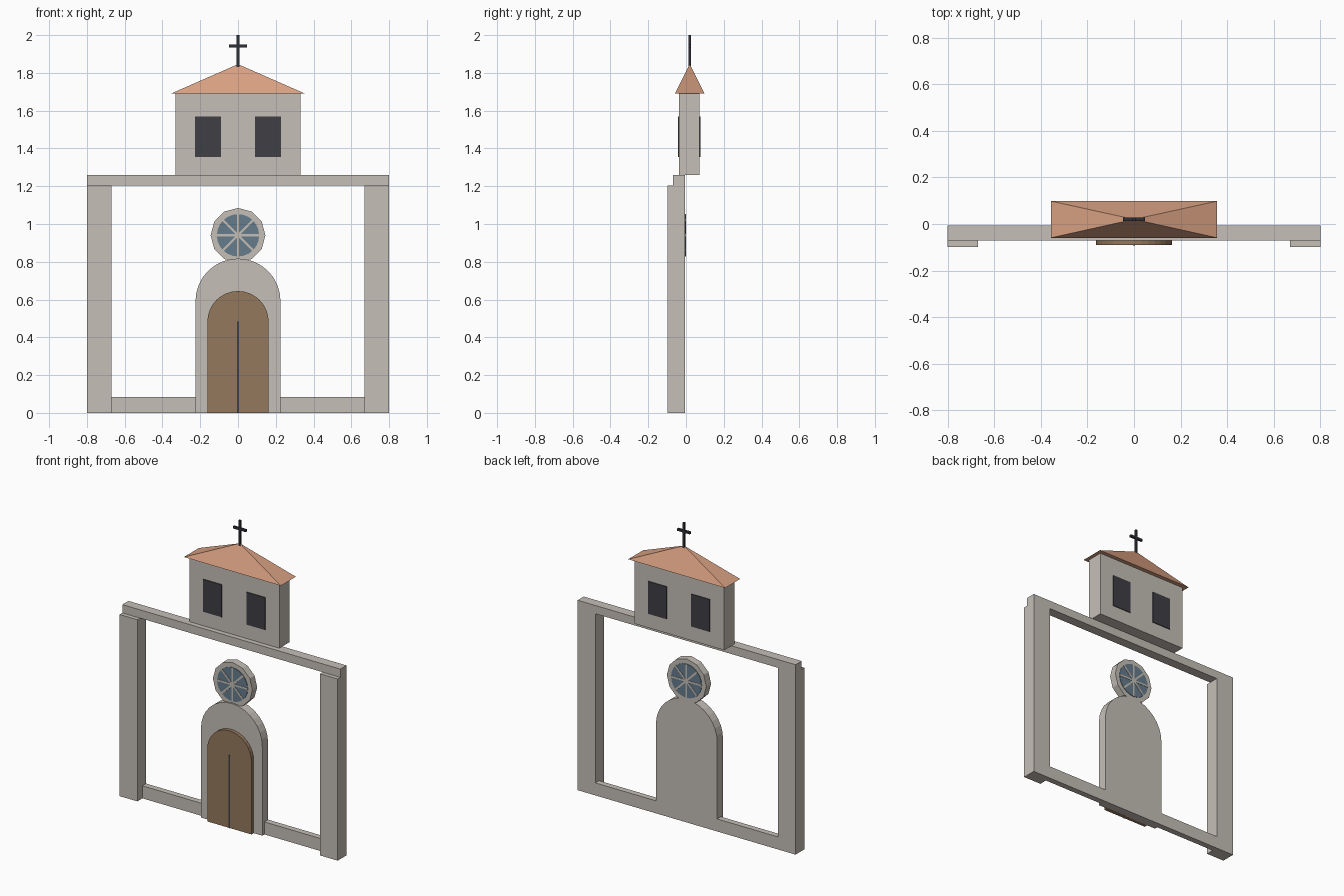
import bpy, bmesh, math
from mathutils import Matrix, Vector

old = bpy.data.objects.get("Cube")
if old:
    bpy.data.objects.remove(old, do_unlink=True)


def material(name, rgb):
    m = bpy.data.materials.new(name)
    m.use_nodes = True
    m.diffuse_color = (*rgb, 1)
    m.node_tree.nodes["Principled BSDF"].inputs["Base Color"].default_value = (*rgb, 1)
    return m


STONE = material("pale stone", (0.56, 0.52, 0.47))
TILE = material("terracotta", (0.68, 0.35, 0.22))
WOOD = material("door wood", (0.30, 0.19, 0.11))
DARK = material("dark opening", (0.05, 0.05, 0.06))
GLASS = material("blue glass", (0.13, 0.20, 0.26))
IRON = material("black iron", (0.03, 0.03, 0.04))
BACK = -0.006


def finish(name, bm, mat):
    bmesh.ops.recalc_face_normals(bm, faces=bm.faces)
    mesh = bpy.data.meshes.new(name)
    bm.to_mesh(mesh)
    bm.free()
    mesh.materials.append(mat)
    ob = bpy.data.objects.new(name, mesh)
    bpy.context.collection.objects.link(ob)
    return ob


def box(name, x, y, z, mat):
    """Box from (low, high) ranges on each axis."""
    bm = bmesh.new()
    bmesh.ops.create_cube(bm, size=1)
    for v in bm.verts:
        v.co = Vector([r[0] if c < 0 else r[1] for r, c in zip((x, y, z), v.co)])
    return finish(name, bm, mat)


def slab(name, outline, y0, y1, mat):
    """Extrude an x-z outline through the depth y0..y1."""
    bm = bmesh.new()
    face = bm.faces.new([bm.verts.new((x, y0, z)) for x, z in outline])
    out = bmesh.ops.extrude_face_region(bm, geom=[face])
    verts = [g for g in out["geom"] if isinstance(g, bmesh.types.BMVert)]
    bmesh.ops.translate(bm, verts=verts, vec=(0, y1 - y0, 0))
    return finish(name, bm, mat)


def arch(radius, spring, sides=16):
    curve = [(radius * math.cos(math.pi * i / sides),
              spring + radius * math.sin(math.pi * i / sides)) for i in range(sides + 1)]
    return [(radius, 0)] + curve + [(-radius, 0)]


def circle(radius, z, sides):
    return [(radius * math.cos(math.tau * i / sides),
             z + radius * math.sin(math.tau * i / sides)) for i in range(sides)]


# Wall frame: pillars, base strips and cornice
for side, s in (("left", 1), ("right", -1)):
    box(side + "_pillar", sorted((s * 0.67, s * 0.8)), (-0.098, BACK), (0, 1.205), STONE)
    box(side + "_base", sorted((s * 0.225, s * 0.67)), (-0.045, BACK), (0, 0.083), STONE)
box("cornice", (-0.8, 0.8), (-0.07, BACK), (1.205, 1.26), STONE)

# Doorway
slab("door_surround", arch(0.225, 0.592), -0.067, BACK, STONE)
slab("door", arch(0.162, 0.483), -0.09, -0.06, WOOD)
box("door_gap", (-0.005, 0.005), (-0.093, -0.085), (0, 0.483), DARK)

# Round window
ROSE_Z = 0.94
slab("window_ring", circle(0.145, ROSE_Z, 12), -0.056, BACK, STONE)
slab("window_glass", circle(0.112, ROSE_Z, 24), -0.059, -0.003, GLASS)
for i in range(4):
    bar = box("window_bar_%d" % (i + 1), (-0.112, 0.112), (-0.061, -0.001),
              (-0.006, 0.006), STONE)
    bar.data.transform(Matrix.Translation((0, 0, ROSE_Z)) @ Matrix.Rotation(i * math.pi / 4, 4, "Y"))

# Bell tower with openings front and back
box("tower", (-0.33, 0.33), (-0.037, 0.071), (1.26, 1.69), STONE)
for side, s in (("left", 1), ("right", -1)):
    x = sorted((s * 0.09, s * 0.227))
    box(side + "_front_opening", x, (-0.042, -0.036), (1.355, 1.57), DARK)
    box(side + "_back_opening", x, (0.07, 0.076), (1.355, 1.57), DARK)

# Pyramid roof
bm = bmesh.new()
corners = [bm.verts.new((x, y, 1.69)) for x, y in
           ((-0.356, -0.059), (0.356, -0.059), (0.356, 0.098), (-0.356, 0.098))]
apex = bm.verts.new((0, 0.02, 1.846))
bm.faces.new(corners)
for i in range(4):
    bm.faces.new((corners[i], corners[(i + 1) % 4], apex))
finish("roof", bm, TILE)

# Cross
box("cross_post", (-0.007, 0.007), (0.013, 0.027), (1.83, 2.0), IRON)
box("cross_arm", (-0.047, 0.047), (0.013, 0.027), (1.935, 1.95), IRON)
